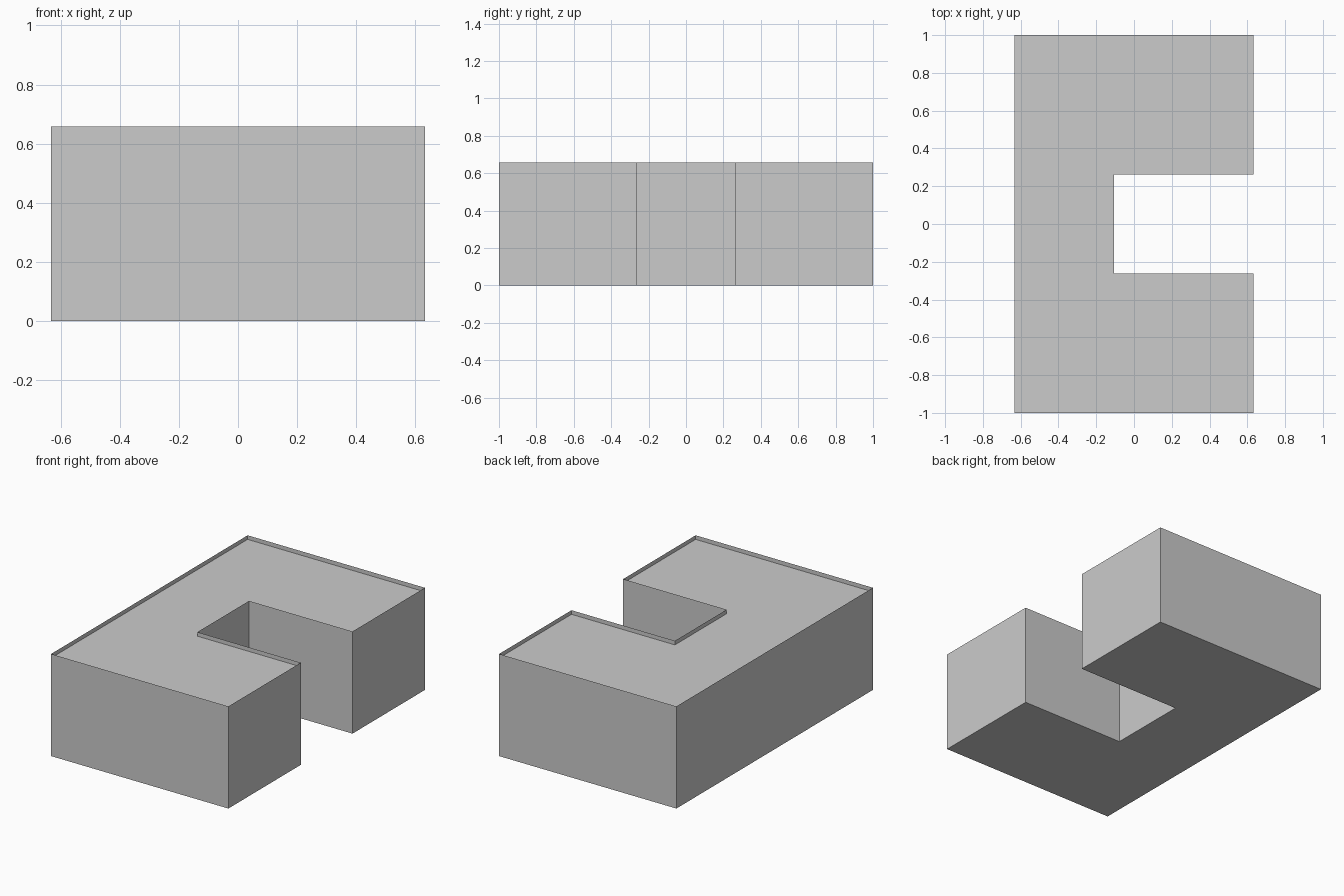
import bpy, bmesh

if "Cube" in bpy.data.objects:
    bpy.data.objects.remove(bpy.data.objects["Cube"])

U = 1 / 19            # plan module
ROOF_Z = 12 * U       # roof deck height
TOP_Z = 12.5 * U      # top of the parapet rim

# C-shaped plan: lower half, then mirrored across y = 0
half = [(-12, -19), (12, -19), (12, -5), (-2, -5)]
plan = [(x * U, y * U) for x, y in half + [(x, -y) for x, y in reversed(half)]]


def plan_walls(name, z0, z1, capped):
    bm = bmesh.new()
    low = [bm.verts.new((x, y, z0)) for x, y in plan]
    high = [bm.verts.new((x, y, z1)) for x, y in plan]
    n = len(plan)
    for i in range(n):
        j = (i + 1) % n
        bm.faces.new((low[i], low[j], high[j], high[i]))
    if capped:
        bm.faces.new(low[::-1])
        bm.faces.new(high)
    mesh = bpy.data.meshes.new(name)
    bm.to_mesh(mesh)
    bm.free()
    obj = bpy.data.objects.new(name, mesh)
    bpy.context.collection.objects.link(obj)
    return obj


# Solid building block with floor and recessed roof deck
plan_walls("building_body", 0, ROOF_Z, True)

# Thin sheet rim standing around the roof edge
plan_walls("roof_parapet", ROOF_Z, TOP_Z, False)
